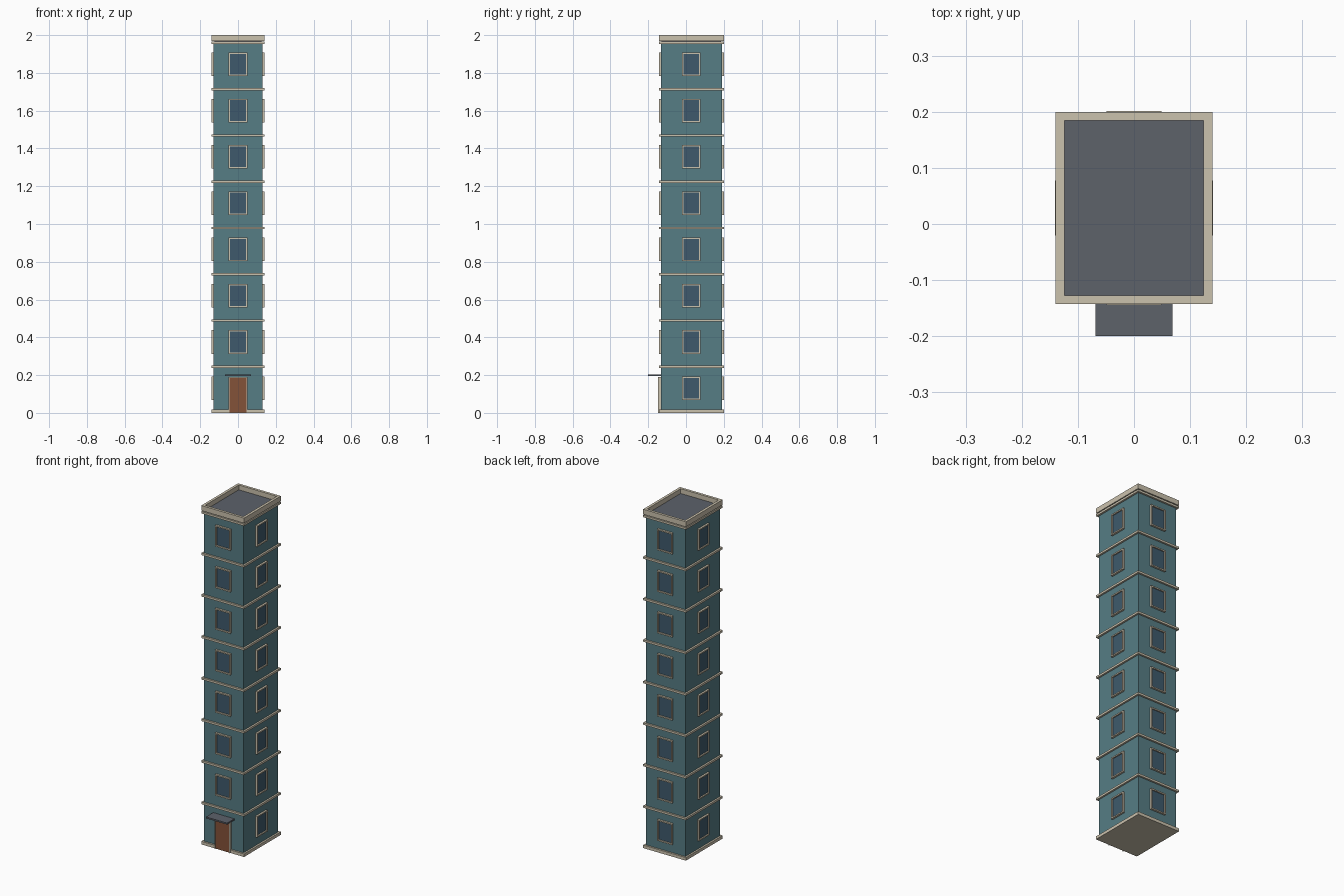
import bpy
import bmesh
from mathutils import Matrix, Vector

cube = bpy.data.objects.get("Cube")
if cube:
    bpy.data.objects.remove(cube, do_unlink=True)


def material(name, srgb):
    lin = [(c / 255 / 12.92) if c < 11 else ((c / 255 + 0.055) / 1.055) ** 2.4 for c in srgb]
    m = bpy.data.materials.new(name)
    m.use_nodes = True
    m.diffuse_color = (*lin, 1)
    bsdf = m.node_tree.nodes["Principled BSDF"]
    bsdf.inputs["Base Color"].default_value = (*lin, 1)
    bsdf.inputs["Roughness"].default_value = 0.9
    return m


WALL = material("teal wall", (86, 125, 133))
TRIM = material("cream trim", (203, 194, 174))
GLASS = material("dark blue glass", (62, 90, 108))
WOOD = material("brown door", (132, 82, 56))
ROOF = material("slate grey", (93, 98, 106))

# Main dimensions: half sizes of the walls, depth centre, storeys
HX, HY, CY = 0.129, 0.161, 0.0285
LEDGE = 0.0105
FLOORS, STOREY = 8, 0.245
HEIGHT = 2.0


def add_box(bm, lo, hi, matrix=Matrix()):
    lo, hi = Vector(lo), Vector(hi)
    place = Matrix.Translation((lo + hi) / 2) @ Matrix.Diagonal((*(hi - lo), 1))
    bmesh.ops.create_cube(bm, size=1, matrix=matrix @ place)


def make_object(name, boxes, mat, matrix=Matrix()):
    bm = bmesh.new()
    for lo, hi in boxes:
        add_box(bm, lo, hi, matrix)
    mesh = bpy.data.meshes.new(name)
    bm.to_mesh(mesh)
    bm.free()
    mesh.materials.append(mat)
    ob = bpy.data.objects.new(name, mesh)
    bpy.context.collection.objects.link(ob)
    return ob


def slab(grow, z0, z1):
    return ((-HX - grow, CY - HY - grow, z0), (HX + grow, CY + HY + grow, z1))


def frame_bars(half, z0, z1, bar, depth, sill=True):
    # Upright bars and lintel, with an optional sill, standing out towards -y
    bars = [((-half, -depth, z0), (-half + bar, 0, z1)),
            ((half - bar, -depth, z0), (half, 0, z1)),
            ((-half + bar, -depth, z1 - bar), (half - bar, 0, z1))]
    if sill:
        bars.append(((-half + bar, -depth, z0), (half - bar, 0, z0 + bar)))
    return bars


# Tower body, plinth and the ledge over each storey
make_object("walls", [slab(0, 0.01, 1.965)], WALL)
make_object("plinth", [slab(LEDGE, 0, 0.018)], TRIM)
for i in range(1, FLOORS + 1):
    z = i * STOREY
    make_object(f"storey_ledge_{i}", [slab(LEDGE, z - 0.007, z + 0.005)], TRIM)

# Roof deck inside a raised parapet
make_object("roof_deck", [slab(-0.004, 1.96, 1.972)], ROOF)
ox, oy, rim = HX + LEDGE, HY + LEDGE, 0.0155
make_object("parapet", [
    ((-ox, CY - oy, 1.97), (ox, CY - oy + rim, HEIGHT)),
    ((-ox, CY + oy - rim, 1.97), (ox, CY + oy, HEIGHT)),
    ((-ox, CY - oy + rim, 1.97), (-ox + rim, CY + oy - rim, HEIGHT)),
    ((ox - rim, CY - oy + rim, 1.97), (ox, CY + oy - rim, HEIGHT)),
], TRIM)

# One window per storey on every side; the door takes the lowest front bay
sides = {"front": (0, HY), "left": (1, HX), "back": (2, HY), "right": (3, HX)}
quarter_turn = Matrix.Rotation(1.5707963, 4, "Z")
for side, (turns, distance) in sides.items():
    place = Matrix.Translation((0, CY, 0))
    for _ in range(turns):
        place = place @ quarter_turn
    place = place @ Matrix.Translation((0, -distance, 0))
    for i in range(FLOORS):
        if side == "front" and i == 0:
            continue
        z0 = i * STOREY + 0.068
        z1 = z0 + 0.125
        make_object(f"{side}_window_frame_{i + 1}", frame_bars(0.049, z0, z1, 0.0075, 0.0115), TRIM, place)
        make_object(f"{side}_window_glass_{i + 1}",
                    [((-0.0415, -0.004, z0 + 0.0075), (0.0415, 0, z1 - 0.0075))], GLASS, place)

# Entrance door, its surround and the flat canopy
front = Matrix.Translation((0, CY - HY, 0))
make_object("door_frame", frame_bars(0.051, 0, 0.19, 0.006, 0.016, sill=False), TRIM, front)
make_object("door", [((-0.045, -0.0135, 0.002), (0.045, 0, 0.184))], WOOD, front)
make_object("door_canopy", [((-0.069, -0.0675, 0.194), (0.069, 0, 0.203))], ROOF, front)
